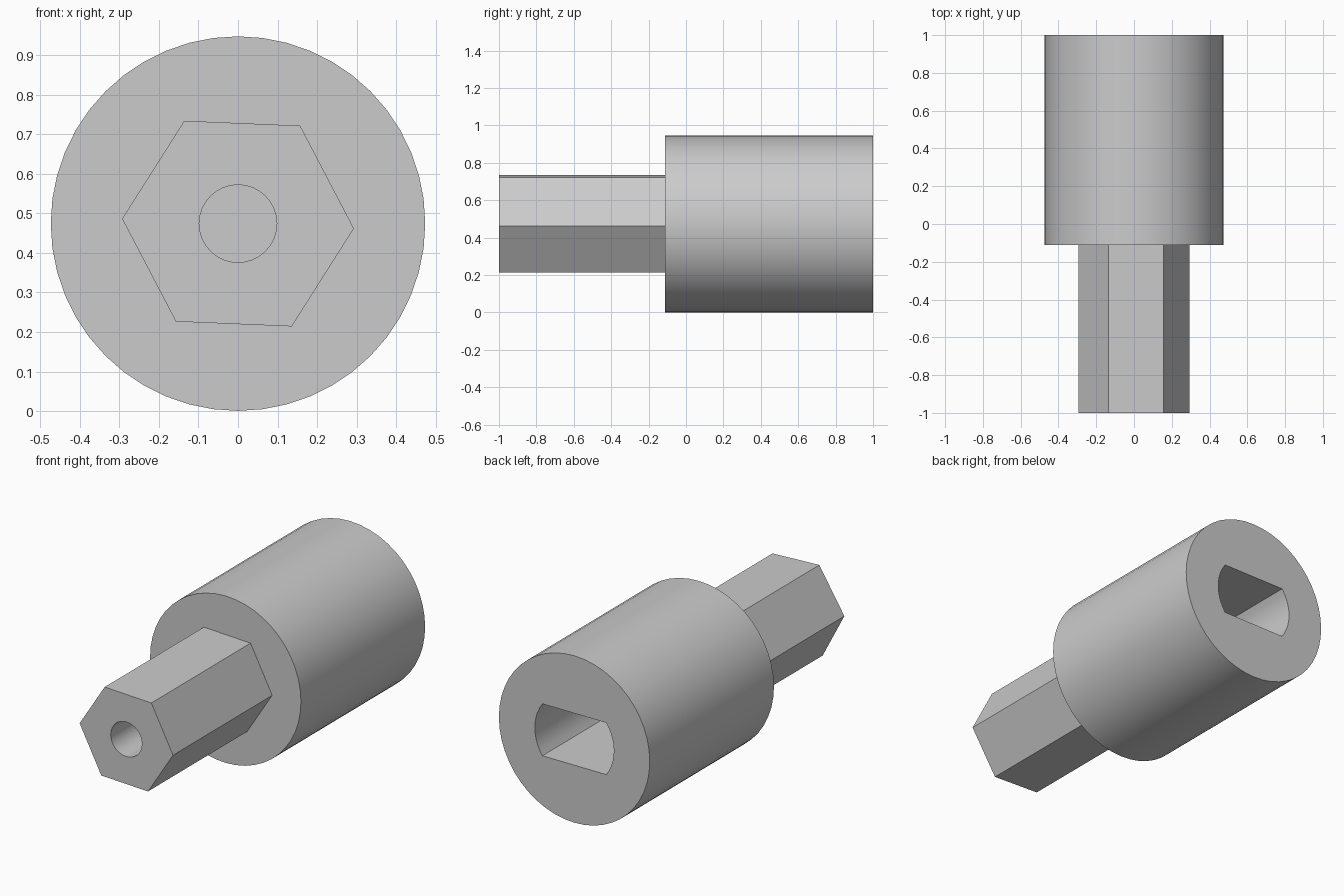
import bpy, bmesh, math

AXIS_Z = 0.474      # height of the common axis
JOINT_Y = -0.112    # where the shank meets the barrel

cube = bpy.data.objects.get("Cube")
if cube:
    bpy.data.objects.remove(cube, do_unlink=True)

grey = bpy.data.materials.new("plain_grey")
grey.use_nodes = True
colour = (0.6, 0.6, 0.6, 1)
grey.diffuse_color = colour
grey.node_tree.nodes["Principled BSDF"].inputs["Base Color"].default_value = colour


def polygon(radius, sides, turn=0.0):
    """Regular outline in the xz plane."""
    angles = [math.radians(turn) + math.tau * i / sides for i in range(sides)]
    return [(radius * math.cos(a), radius * math.sin(a)) for a in angles]


def double_flat(radius, half_height, steps=10):
    """Circle cut by two parallel flats."""
    limit = math.asin(half_height / radius)
    arc = [limit * (2 * i / steps - 1) for i in range(steps + 1)]
    angles = arc + [a + math.pi for a in arc]
    return [(radius * math.cos(a), radius * math.sin(a)) for a in angles]


def socketed_bar(name, outer, pocket, open_y, closed_y, floor_y):
    """Bar along y with a blind pocket in its open end."""
    bm = bmesh.new()

    def ring(points, y):
        verts = [bm.verts.new((x, y, z + AXIS_Z)) for x, z in points]
        edges = [bm.edges.new((v, verts[i - 1])) for i, v in enumerate(verts)]
        return verts, edges

    rims = []
    for points, end_y in ((outer, closed_y), (pocket, floor_y)):
        rim, rim_edges = ring(points, open_y)
        end, _ = ring(points, end_y)
        rims += rim_edges
        for i in range(len(points)):
            bm.faces.new((rim[i - 1], rim[i], end[i], end[i - 1]))
        bm.faces.new(end)
    # Flat end face around the pocket mouth
    bmesh.ops.triangle_fill(bm, edges=rims, use_beauty=True)
    bmesh.ops.recalc_face_normals(bm, faces=bm.faces[:])

    mesh = bpy.data.meshes.new(name)
    bm.to_mesh(mesh)
    bm.free()
    mesh.materials.append(grey)
    obj = bpy.data.objects.new(name, mesh)
    bpy.context.collection.objects.link(obj)
    bpy.ops.object.select_all(action="DESELECT")
    obj.select_set(True)
    bpy.context.view_layer.objects.active = obj
    bpy.ops.object.shade_smooth_by_angle(angle=math.radians(30))
    return obj


# Round barrel with a double-flat socket in the back
socketed_bar("barrel", polygon(0.473, 48), double_flat(0.248, 0.147),
             open_y=1.0, closed_y=JOINT_Y, floor_y=0.15)

# Hexagonal shank with a round blind hole in the front
socketed_bar("hex_shank", polygon(0.293, 6, turn=-2.4), polygon(0.098, 32),
             open_y=-1.0, closed_y=JOINT_Y + 0.01, floor_y=-0.4)
